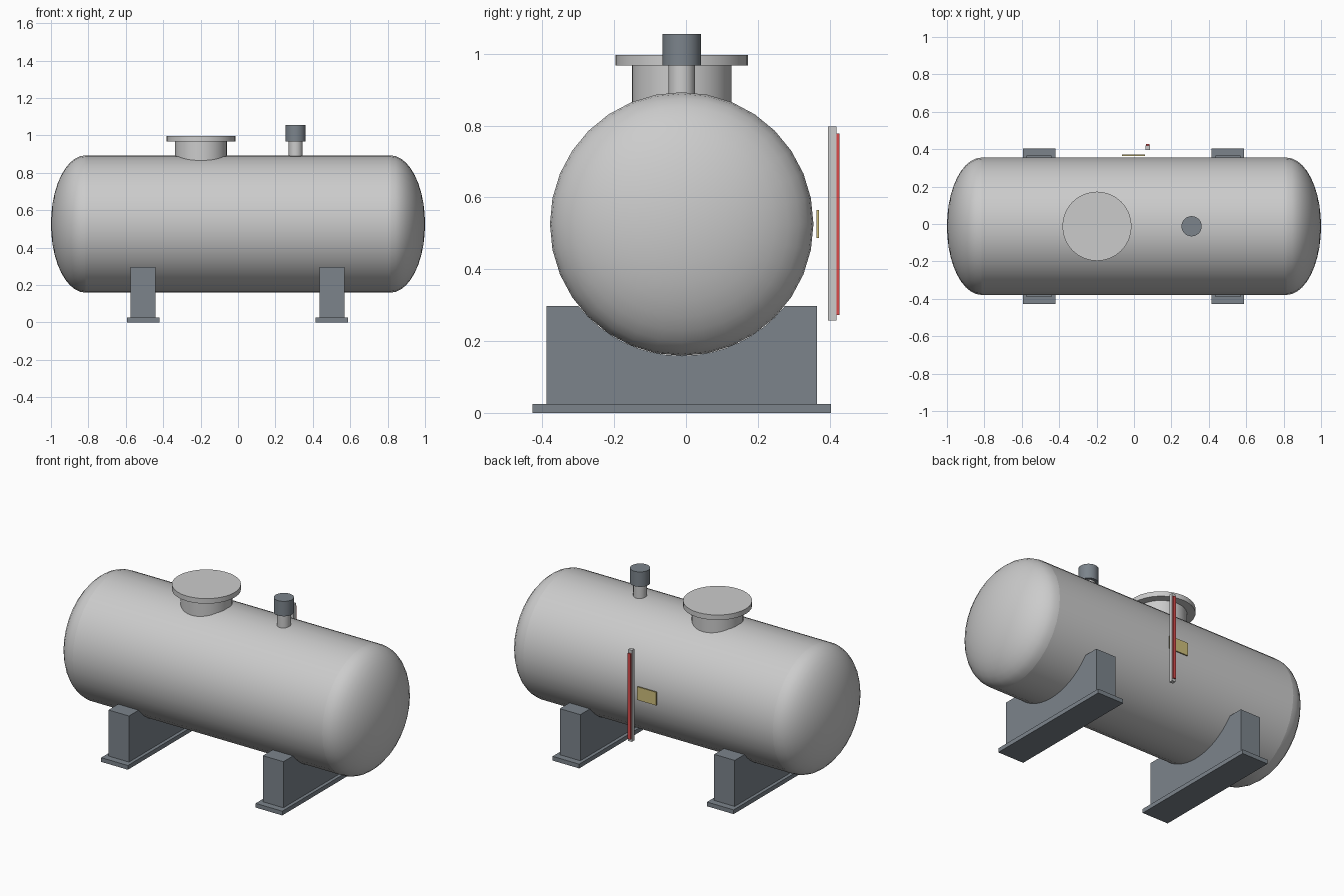
import bpy, bmesh, math

if "Cube" in bpy.data.objects:
    bpy.data.objects.remove(bpy.data.objects["Cube"])

CY, CZ, R = -0.012, 0.526, 0.367   # tank axis and radius
HALF, HEAD = 0.815, 0.185          # straight half-length, head depth
SEG = 32


def material(name, rgb):
    m = bpy.data.materials.new(name)
    m.diffuse_color = (*rgb, 1)
    m.use_nodes = True
    m.node_tree.nodes["Principled BSDF"].inputs["Base Color"].default_value = m.diffuse_color
    return m


STEEL = material("tank_grey", (0.6, 0.6, 0.59))
BRIGHT = material("bright_steel", (0.8, 0.8, 0.8))
DARK = material("dark_steel", (0.2, 0.23, 0.26))
RED = material("red", (0.7, 0.07, 0.07))
BRASS = material("brass", (0.62, 0.52, 0.2))


def finish(ob, name, mat, smooth=True):
    ob.name = name
    ob.data.materials.append(mat)
    if smooth:
        bpy.ops.object.select_all(action='DESELECT')
        ob.select_set(True)
        bpy.context.view_layer.objects.active = ob
        bpy.ops.object.shade_smooth_by_angle(angle=math.radians(30))
    return ob


def from_bmesh(name, bm, mat, smooth=True):
    bmesh.ops.recalc_face_normals(bm, faces=bm.faces[:])
    me = bpy.data.meshes.new(name)
    bm.to_mesh(me)
    bm.free()
    ob = bpy.data.objects.new(name, me)
    bpy.context.collection.objects.link(ob)
    return finish(ob, name, mat, smooth)


def box(name, x, y, z, mat):
    bpy.ops.mesh.primitive_cube_add(size=1, location=(sum(x) / 2, sum(y) / 2, sum(z) / 2))
    ob = bpy.context.object
    for v in ob.data.vertices:
        v.co = (v.co.x * (x[1] - x[0]), v.co.y * (y[1] - y[0]), v.co.z * (z[1] - z[0]))
    return finish(ob, name, mat, False)


def upright(name, x, r, z0, z1, mat):
    bpy.ops.mesh.primitive_cylinder_add(vertices=SEG, radius=r, depth=z1 - z0,
                                        location=(x, CY, (z0 + z1) / 2))
    return finish(bpy.context.object, name, mat)


def lathe_x(name, profile, mat):
    """Revolve (x, radius) points around the tank axis."""
    bm = bmesh.new()
    verts = [bm.verts.new((x, CY, CZ + r)) for x, r in profile]
    edges = [bm.edges.new(p) for p in zip(verts, verts[1:])]
    bmesh.ops.spin(bm, geom=verts + edges, cent=(0, CY, CZ), axis=(1, 0, 0),
                   angle=2 * math.pi, steps=SEG, use_duplicate=False)
    bmesh.ops.remove_doubles(bm, verts=bm.verts[:], dist=1e-5)
    return from_bmesh(name, bm, mat)


# Shell and elliptical heads
lathe_x("tank_shell", [(-HALF, R), (HALF, R)], STEEL)
for side, s in (("left", -1), ("right", 1)):
    arc = [i * math.pi / 20 for i in range(11)]
    lathe_x(side + "_head", [(s * (HALF + HEAD * math.sin(a)), R * math.cos(a)) for a in arc], STEEL)

# Saddles with a concave seat, each on a base plate
W, TOP, BOT = 0.377, 0.297, 0.012
a0 = math.acos((CZ - TOP) / R)
for side, x in (("left", -0.507), ("right", 0.502)):
    seat = [(R * math.sin(a), CZ - R * math.cos(a)) for a in (a0 - a0 * i / 8 for i in range(17))]
    outline = [(-W, BOT), (W, BOT), (W, TOP)] + seat + [(-W, TOP)]
    bm = bmesh.new()
    face = bm.faces.new([bm.verts.new((x - 0.067, CY + y, z)) for y, z in outline])
    ext = bmesh.ops.extrude_face_region(bm, geom=[face])["geom"]
    bmesh.ops.translate(bm, vec=(0.134, 0, 0),
                        verts=[g for g in ext if isinstance(g, bmesh.types.BMVert)])
    if not any(abs(f.calc_center_median().x - x + 0.067) < 1e-4 for f in bm.faces):
        bm.faces.new([v for v in bm.verts if v.co.x < x][:len(outline)])
    from_bmesh(side + "_saddle", bm, DARK)
    box(side + "_base_plate", (x - 0.087, x + 0.087), (CY - 0.416, CY + 0.416), (0, 0.025), DARK)

# Manway neck and lid
upright("manway_neck", -0.198, 0.139, 0.82, 0.97, BRIGHT)
upright("manway_lid", -0.198, 0.185, 0.967, 0.997, BRIGHT)

# Vent pipe and cap
upright("vent_pipe", 0.308, 0.037, 0.85, 0.97, BRIGHT)
upright("vent_cap", 0.308, 0.054, 0.967, 1.055, DARK)

# Level gauge and name plate on the back
box("gauge_body", (0.061, 0.085), (0.395, 0.419), (0.257, 0.797), BRIGHT)
box("gauge_strip", (0.064, 0.082), (0.416, 0.427), (0.272, 0.778), RED)
box("name_plate", (-0.065, 0.06), (0.364, 0.371), (0.487, 0.565), BRASS)
